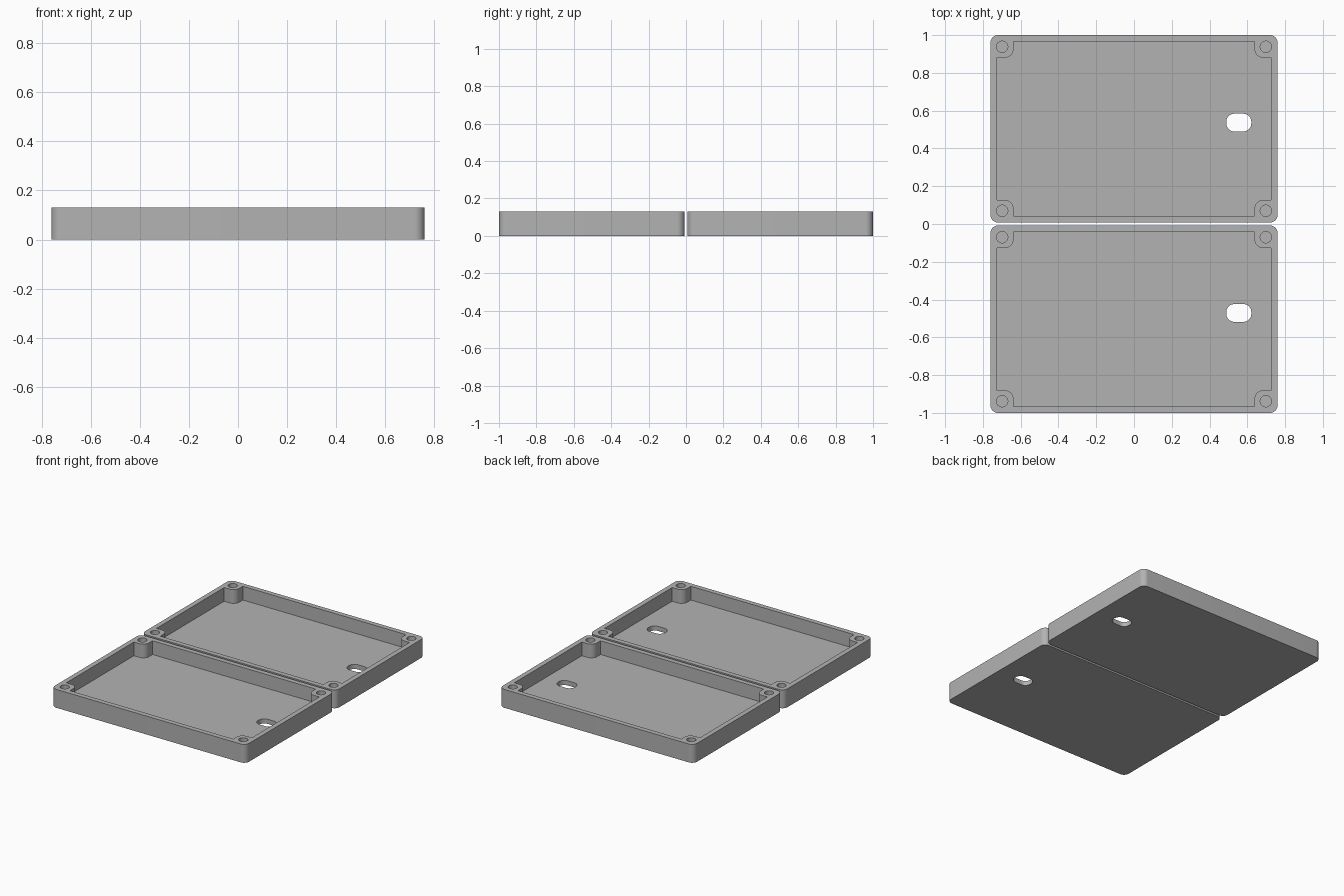
import bpy, bmesh, math

if "Cube" in bpy.data.objects:
    bpy.data.objects.remove(bpy.data.objects["Cube"])

W, D, H = 0.76, 0.496, 0.13       # half width, half depth, height
FLOOR = 0.033
Y_OFF = 0.504                     # tray centre distance from the middle

grey = bpy.data.materials.new("grey plastic")
grey.diffuse_color = (0.45, 0.45, 0.45, 1)
grey.use_nodes = True
grey.node_tree.nodes["Principled BSDF"].inputs["Base Color"].default_value = grey.diffuse_color


def arc(cx, cy, r, a0, a1, n=10):
    return [(cx + r * math.cos(math.radians(a0 + (a1 - a0) * i / n)),
             cy + r * math.sin(math.radians(a0 + (a1 - a0) * i / n))) for i in range(n + 1)]


def rounded_rect(hw, hd, r, cx=0, cy=0):
    pts = []
    for sx, sy, a in ((1, 1, 0), (-1, 1, 90), (-1, -1, 180), (1, -1, 270)):
        pts += arc(cx + sx * (hw - r), cy + sy * (hd - r), r, a, a + 90)
    return pts


def prism(name, pts, z0, z1):
    bm = bmesh.new()
    face = bm.faces.new([bm.verts.new((x, y, z0)) for x, y in pts])
    top = bmesh.ops.extrude_face_region(bm, geom=[face])["geom"]
    bmesh.ops.translate(bm, vec=(0, 0, z1 - z0),
                        verts=[g for g in top if isinstance(g, bmesh.types.BMVert)])
    bmesh.ops.recalc_face_normals(bm, faces=bm.faces)
    mesh = bpy.data.meshes.new(name)
    bm.to_mesh(mesh)
    bm.free()
    obj = bpy.data.objects.new(name, mesh)
    bpy.context.collection.objects.link(obj)
    mesh.materials.append(grey)
    return obj


# Cavity outline: inner walls stepping around a round-nosed post in each corner
IX, IY, PX, PY, R = 0.725, 0.461, 0.638, 0.377, 0.045
quarter = [(IX, PY)] + arc(PX + R, PY + R, R, 270, 180) + [(PX, IY)]
cavity = list(quarter)
cavity += [(-x, y) for x, y in reversed(quarter)]
cavity += [(-x, -y) for x, y in quarter]
cavity += [(x, -y) for x, y in reversed(quarter)]

# Cutters: cavity, blind screw holes, cable slot
cutters = [prism("cavity_cutter", cavity, FLOOR, H + 0.1),
           prism("slot_cutter", rounded_rect(0.066, 0.047, 0.042, 0.555, 0.033), -0.1, H)]
for sx in (-1, 1):
    for sy in (-1, 1):
        hole = arc(sx * 0.698, sy * 0.434, 0.03, 0, 360, 32)[:-1]
        cutters.append(prism("screw_hole_cutter", hole, FLOOR, H + 0.1))

# Tray body
tray = prism("front_tray", rounded_rect(W, D, 0.04), 0, H)
for c in cutters:
    mod = tray.modifiers.new("cut", 'BOOLEAN')
    mod.operation = 'DIFFERENCE'
    mod.solver = 'EXACT'
    mod.object = c
bpy.context.view_layer.objects.active = tray
tray.select_set(True)
for mod in list(tray.modifiers):
    bpy.ops.object.modifier_apply(modifier=mod.name)
for c in cutters:
    bpy.data.objects.remove(c)
bpy.ops.object.shade_smooth_by_angle(angle=math.radians(30))

# Two identical trays side by side
tray.location.y = -Y_OFF
back = tray.copy()
back.data = tray.data.copy()
back.name = "back_tray"
back.location.y = Y_OFF
bpy.context.collection.objects.link(back)
